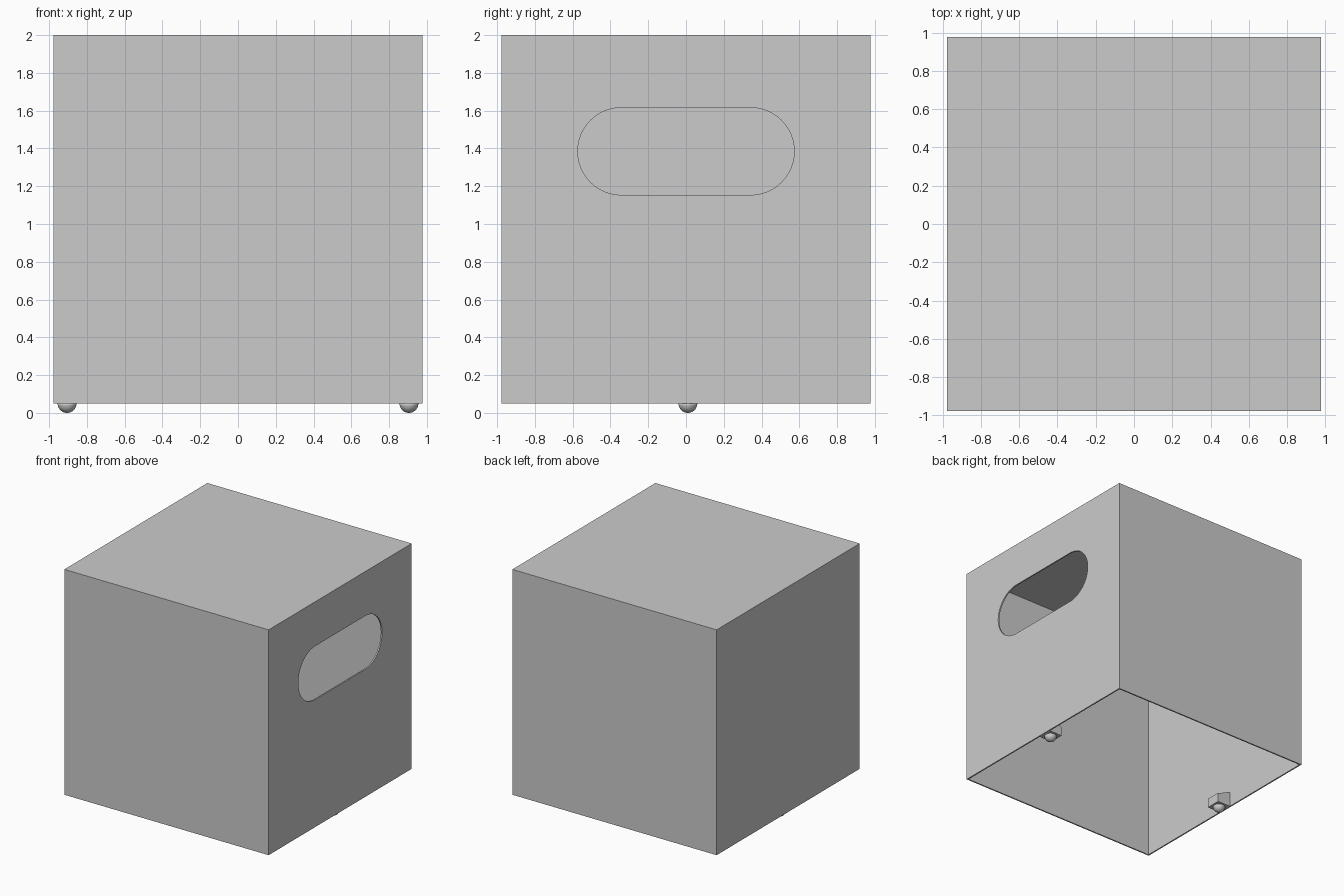
import bpy, bmesh, math

default_cube = bpy.data.objects.get("Cube")
if default_cube:
    bpy.data.objects.remove(default_cube, do_unlink=True)

HALF = 0.978      # half width of the shell
BASE, TOP = 0.05, 2.0
WALL = 0.012      # sheet thickness

grey = bpy.data.materials.new("plain grey")
grey.use_nodes = True
grey.diffuse_color = (0.6, 0.6, 0.6, 1)
grey.node_tree.nodes["Principled BSDF"].inputs["Base Color"].default_value = (0.6, 0.6, 0.6, 1)


def make(name, bm):
    bmesh.ops.recalc_face_normals(bm, faces=bm.faces)
    mesh = bpy.data.meshes.new(name)
    bm.to_mesh(mesh)
    bm.free()
    mesh.materials.append(grey)
    obj = bpy.data.objects.new(name, mesh)
    bpy.context.collection.objects.link(obj)
    return obj


def prism(name, points, offset):
    """Extrude a closed outline by an offset vector."""
    bm = bmesh.new()
    face = bm.faces.new([bm.verts.new(p) for p in points])
    extruded = bmesh.ops.extrude_face_region(bm, geom=[face])["geom"]
    moved = [v for v in extruded if isinstance(v, bmesh.types.BMVert)]
    bmesh.ops.translate(bm, verts=moved, vec=offset)
    return make(name, bm)


def box(name, half, low, high):
    corners = [(-half, -half, low), (half, -half, low), (half, half, low), (-half, half, low)]
    return prism(name, corners, (0, 0, high - low))


def cut(obj, cutter):
    mod = obj.modifiers.new(cutter.name, 'BOOLEAN')
    mod.operation = 'DIFFERENCE'
    mod.solver = 'EXACT'
    mod.object = cutter
    cutter.hide_render = True
    cutter.hide_set(True)


# Thin-walled shell, open underneath
shell = box("box_shell", HALF, BASE, TOP)
cut(shell, box("hollow_cutter", HALF - WALL, BASE - 0.2, TOP - WALL))

# Rounded slot through the right-hand wall
radius, centre_z, reach = 0.231, 1.385, 0.342
outline = []
for side, start in ((1, -90), (-1, 90)):
    for i in range(33):
        a = math.radians(start + 180 * i / 32)
        outline.append((HALF - 0.1, side * reach + radius * math.cos(a),
                        centre_z + radius * math.sin(a)))
cut(shell, prism("slot_cutter", outline, (0.2, 0, 0)))

# Apply the cuts and drop the cutters
bpy.context.view_layer.update()
cut_mesh = bpy.data.meshes.new_from_object(
    shell.evaluated_get(bpy.context.evaluated_depsgraph_get()))
shell.modifiers.clear()
shell.data = cut_mesh
for name in ("hollow_cutter", "slot_cutter"):
    bpy.data.objects.remove(bpy.data.objects[name], do_unlink=True)

# Wedge bracket and domed foot inside each side wall
FOOT_Y = 0.01
for side, label in ((1, "left"), (-1, "right")):
    wall, inner = side * (HALF - WALL), side * 0.84
    profile = [(wall, BASE), (inner, BASE), (inner, BASE + 0.08), (wall, BASE + 0.13)]
    prism(label + "_foot_bracket", [(x, FOOT_Y - 0.065, z) for x, z in profile], (0, 0.13, 0))

    bm = bmesh.new()
    bmesh.ops.create_uvsphere(bm, u_segments=32, v_segments=16, radius=0.05)
    bmesh.ops.bisect_plane(bm, geom=bm.verts[:] + bm.edges[:] + bm.faces[:],
                           plane_co=(0, 0, 0), plane_no=(0, 0, 1), clear_outer=True)
    bmesh.ops.translate(bm, verts=bm.verts, vec=(side * 0.905, FOOT_Y, BASE))
    foot = make(label + "_foot", bm)
    foot.data.polygons.foreach_set("use_smooth", [True] * len(foot.data.polygons))
